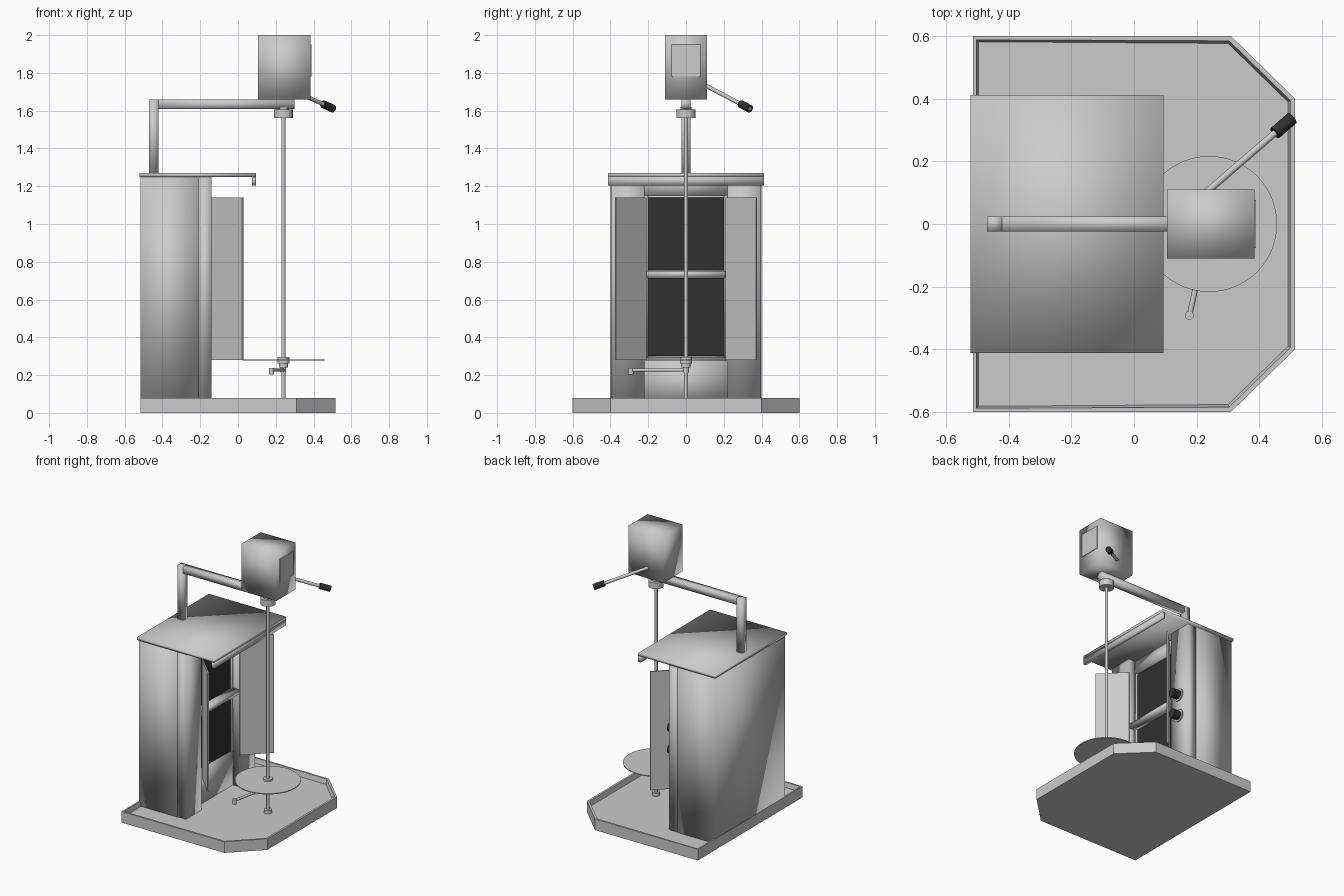
import bpy
import bmesh
from mathutils import Vector

if "Cube" in bpy.data.objects:
    bpy.data.objects.remove(bpy.data.objects["Cube"])


def material(name, value):
    m = bpy.data.materials.new(name)
    m.use_nodes = True
    colour = (value, value, value, 1)
    m.diffuse_color = colour
    m.node_tree.nodes["Principled BSDF"].inputs["Base Color"].default_value = colour
    return m


GREY = material("light grey", 0.6)
BLACK = material("black", 0.03)


def finish(name, bm, mat=GREY, smooth=False):
    bmesh.ops.recalc_face_normals(bm, faces=bm.faces)
    for f in bm.faces:
        f.smooth = smooth
    mesh = bpy.data.meshes.new(name)
    bm.to_mesh(mesh)
    bm.free()
    mesh.materials.append(mat)
    ob = bpy.data.objects.new(name, mesh)
    bpy.context.collection.objects.link(ob)
    return ob


def box(name, lo, hi, mat=GREY, smooth=True):
    bm = bmesh.new()
    bmesh.ops.create_cube(bm, size=1)
    lo, hi = Vector(lo), Vector(hi)
    for v in bm.verts:
        v.co = (lo + hi) / 2 + v.co * (hi - lo)
    return finish(name, bm, mat, smooth)


def rod(name, a, b, radius, mat=GREY, sides=24):
    a, b = Vector(a), Vector(b)
    bm = bmesh.new()
    bmesh.ops.create_cone(bm, cap_ends=True, segments=sides, radius1=radius,
                          radius2=radius, depth=(b - a).length)
    turn = (b - a).to_track_quat("Z", "Y")
    for v in bm.verts:
        v.co = (a + b) / 2 + turn @ v.co
    ob = finish(name, bm, mat, True)
    bpy.ops.object.select_all(action="DESELECT")
    ob.select_set(True)
    bpy.context.view_layer.objects.active = ob
    bpy.ops.object.shade_smooth_by_angle()
    return ob


def prism(name, outline, z0, z1):
    bm = bmesh.new()
    face = bm.faces.new([bm.verts.new((x, y, z0)) for x, y in outline])
    new = bmesh.ops.extrude_face_region(bm, geom=[face])["geom"]
    for v in new:
        if isinstance(v, bmesh.types.BMVert):
            v.co.z = z1
    return bm


# Tray with clipped front corners, rim and sunken floor
half = [(-0.515, 0.6), (0.31, 0.6), (0.515, 0.4)]
outline = half + [(x, -y) for x, y in reversed(half)]
bm = prism("tray", outline, 0, 0.08)
top = max(bm.faces, key=lambda f: f.calc_center_median().z)
bmesh.ops.inset_region(bm, faces=[top], thickness=0.016)
bmesh.ops.inset_region(bm, faces=[top], thickness=0.009, depth=0)
for v in top.verts:
    v.co.z = 0.045
finish("tray", bm)

# Cabinet body, header and sill
box("cabinet_body", (-0.515, -0.4, 0.04), (-0.21, 0.4, 1.25))
box("cabinet_header", (-0.22, -0.22, 1.15), (-0.195, 0.22, 1.25))
box("cabinet_sill", (-0.22, -0.22, 0.04), (-0.195, 0.22, 0.29))

# Mirrored front columns and flared doors
for side, label in ((1, "left"), (-1, "right")):
    ys = sorted((0.22 * side, 0.395 * side))
    box(label + "_column", (-0.212, ys[0], 0.04), (-0.14, ys[1], 1.25))
    plan = [(-0.14, 0.215), (-0.133, 0.21), (0.028, 0.37), (0.021, 0.377)]
    finish(label + "_door", prism("door", [(x, y * side) for x, y in plan], 0.28, 1.14))

# Two dark screens with thin frames and a dividing shelf
for label, z0, z1 in (("lower", 0.3, 0.715), ("upper", 0.755, 1.14)):
    box(label + "_screen", (-0.22, -0.2, z0), (-0.2, 0.2, z1), BLACK, False)
for label, y in (("left", 0.21), ("right", -0.21)):
    box(label + "_screen_frame", (-0.22, y - 0.01, 0.29), (-0.194, y + 0.01, 1.15))
box("shelf", (-0.22, -0.22, 0.718), (-0.145, 0.22, 0.75))

# Pair of control knobs on the left column
for label, z in (("lower", 0.58), ("upper", 0.74)):
    rod(label + "_knob_plate", (-0.15, 0.3, z), (-0.132, 0.3, z), 0.045)
    rod(label + "_knob", (-0.135, 0.3, z), (-0.08, 0.3, z), 0.032, BLACK)

# Roof with hanging front lip
box("roof", (-0.522, -0.412, 1.25), (0.095, 0.412, 1.27))
box("roof_lip", (0.075, -0.412, 1.205), (0.095, 0.412, 1.252))

# Overhead arm
box("arm_post", (-0.47, -0.024, 1.26), (-0.422, 0.024, 1.658))
box("arm_beam", (-0.424, -0.024, 1.61), (0.3, 0.024, 1.658))

# Head with cover plate
box("head", (0.105, -0.11, 1.66), (0.385, 0.11, 2.0))
box("head_plate", (0.384, -0.077, 1.78), (0.39, 0.077, 1.95), smooth=False)

# Steering handle
start, end = Vector((0.23, 0.1, 1.735)), Vector((0.505, 0.338, 1.61))
rod("handle_rod", start, end, 0.011)
rod("handle_grip", start.lerp(end, 0.8), end, 0.021, BLACK)

# Vertical pole with collars and foot
def upright(name, z0, z1, radius, sides=24):
    return rod(name, (0.24, 0, z0), (0.24, 0, z1), radius, sides=sides)


upright("pole", 0.045, 1.6, 0.011)
upright("top_collar", 1.56, 1.605, 0.05)
upright("top_collar_neck", 1.6, 1.62, 0.03)
upright("pole_foot", 0.044, 0.07, 0.026)

# Round table, hub and clamp lever
upright("round_table", 0.277, 0.283, 0.217, 64)
upright("table_hub", 0.262, 0.295, 0.032)
upright("lever_collar", 0.24, 0.263, 0.024)
rod("lever", (0.24, 0, 0.227), (0.178, -0.29, 0.227), 0.009)
rod("lever_collar_lower", (0.24, 0, 0.215), (0.24, 0, 0.242), 0.015)
rod("lever_knob", (0.177, -0.292, 0.202), (0.177, -0.292, 0.238), 0.014)
